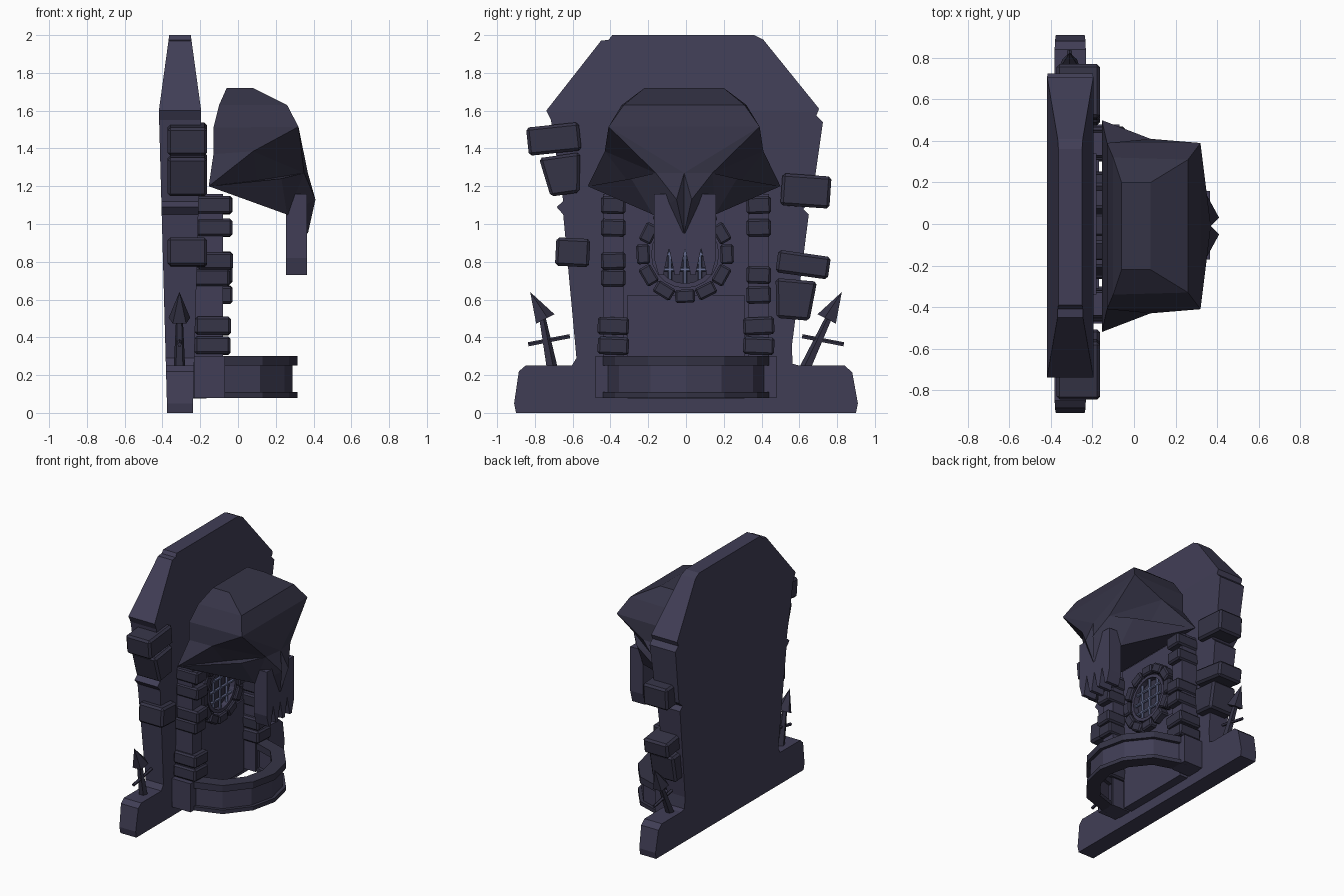
import bpy, bmesh, math, random
from mathutils import Vector, Matrix

if "Cube" in bpy.data.objects:
    bpy.data.objects.remove(bpy.data.objects["Cube"])

random.seed(4)


def material(name, rgb):
    m = bpy.data.materials.new(name)
    m.diffuse_color = (*rgb, 1)
    m.use_nodes = True
    m.node_tree.nodes["Principled BSDF"].inputs["Base Color"].default_value = m.diffuse_color
    return m


WALL = material("dark_wall", (0.052, 0.048, 0.092))
STONE = material("dark_stone", (0.036, 0.034, 0.062))
METAL = material("blue_metal", (0.13, 0.15, 0.28))


def finish(name, bm, mat, bevel=0):
    bmesh.ops.recalc_face_normals(bm, faces=bm.faces[:])
    me = bpy.data.meshes.new(name)
    bm.to_mesh(me)
    bm.free()
    me.materials.append(mat)
    ob = bpy.data.objects.new(name, me)
    bpy.context.collection.objects.link(ob)
    if bevel:
        b = ob.modifiers.new("chamfer", 'BEVEL')
        b.width, b.segments = bevel, 1
    return ob


def prism_bm(pts, axis, lo, hi):
    """Extrude a 2D outline along x (outline in y,z) or z (outline in x,y)."""
    bm = bmesh.new()
    put = (lambda p, d: (d, *p)) if axis == 'x' else (lambda p, d: (*p, d))
    a = [bm.verts.new(put(p, lo)) for p in pts]
    b = [bm.verts.new(put(p, hi)) for p in pts]
    n = len(pts)
    bm.faces.new(a)
    bm.faces.new(b[::-1])
    for i in range(n):
        bm.faces.new((a[i], a[(i + 1) % n], b[(i + 1) % n], b[i]))
    return bm


def box(name, c, size, mat, roll=0, bevel=0.0, taper=0.0):
    """Chamfered block, rolled about x, optionally narrower at the bottom."""
    bm = bmesh.new()
    bmesh.ops.create_cube(bm, size=1)
    for v in bm.verts:
        k = 1 - taper * (0.5 - v.co.z)
        v.co = Vector((v.co.x * size[0], v.co.y * size[1] * k, v.co.z * size[2]))
    bm.transform(Matrix.Translation(c) @ Matrix.Rotation(math.radians(roll), 4, 'X'))
    return finish(name, bm, mat, bevel)


def rod(name, p, q, r1, r2, sides, mat):
    bm = bmesh.new()
    p, q = Vector(p), Vector(q)
    bmesh.ops.create_cone(bm, cap_ends=True, segments=sides, radius1=r1, radius2=r2,
                          depth=(q - p).length)
    bm.transform(Matrix.Translation((p + q) / 2) @
                 (q - p).to_track_quat('Z', 'Y').to_matrix().to_4x4())
    return finish(name, bm, mat)


# Back slab: outline, then thickness varies with height
outline = [(-.90, 0), (-.91, .05), (-.885, .22), (-.85, .25), (-.605, .25), (-.58, .29),
           (-.65, 1.05), (-.685, 1.09), (-.65, 1.12), (-.715, 1.55), (-.74, 1.60),
           (-.45, 1.97), (-.41, 1.975), (-.39, 2), (.36, 2), (.41, 1.975), (.705, 1.61),
           (.69, 1.575), (.725, 1.54), (.665, 1.12), (.62, 1.08), (.65, 1.05),
           (.56, .35), (.565, .26), (.60, .25), (.84, .25), (.88, .215), (.91, .05), (.90, 0)]
bm = prism_bm(outline, 'x', -1, 1)
bmesh.ops.bisect_plane(bm, geom=bm.verts[:] + bm.edges[:] + bm.faces[:],
                       plane_co=(0, 0, 1.6), plane_no=(0, 0, 1))
for v in bm.verts:
    z = v.co.z
    half = .068 + .044 * z / 1.6 if z <= 1.6 else .112 - .055 * (z - 1.6) / .4
    v.co.x = -.307 + v.co.x * half
finish("back_slab", bm, WALL)

# Loose stones set into the slab edges
for i, (y, z, w, h, roll, tp) in enumerate([
        (-.70, 1.45, .28, .15, 6, 0), (-.655, 1.26, .22, .21, 8, .3),
        (-.60, .85, .18, .15, -3, 0), (.635, 1.175, .26, .17, -4, 0),
        (.62, .785, .28, .12, -8, 0), (.575, .60, .22, .21, -5, .2)]):
    box(f"edge_stone_{i}", (-.268, y, z), (.21, w, h), STONE, roll, .015, tp)

# Front wall panel and its lower step
box("wall_panel", (-.215, 0, .66), (.07, .68, 1.12), WALL)
box("wall_step", (-.21, 0, .35), (.085, .62, .55), WALL)

# Pillars with stacked stones
rows = {-1: [.355, .46, .715, .805, .98, 1.10], 1: [.355, .46, .625, .73, .98, 1.10]}
for s, zs in rows.items():
    side = "left" if s < 0 else "right"
    y = s * .385
    box(f"pillar_{side}", (-.16, y, .62), (.16, .11, 1.08), WALL)
    box(f"pillar_foot_{side}", (-.15, s * .41, .19), (.16, .14, .22), WALL)
    for i, z in enumerate(zs):
        w = .165 if z < .5 else .13
        box(f"pillar_stone_{side}_{i}", (-.13 + random.uniform(-.01, .01), y, z),
            (.19, w, .093), STONE, random.uniform(-3, 3), .012)

# Open balcony rail: three bands on a faceted half ring
half = [(-.12, .45), (-.07, .44), (.13, .375), (.27, .20), (.315, 0)]
full = half + [(x, -y) for x, y in half[-2::-1]]


def band(name, shrink, thick, lo, hi, mat):
    def inset(d):
        return [(x - d * max(0, (x + .12) / .43), y * (1 - d / .44)) for x, y in full]
    finish(name, prism_bm(inset(shrink) + inset(shrink + thick)[::-1], 'z', lo, hi), mat)


band("balcony_wall", .025, .05, .11, .25, WALL)
band("balcony_top_lip", 0, .10, .25, .30, STONE)
band("balcony_bottom_lip", 0, .10, .08, .11, STONE)

# Round window: rim, pane, bars and ring of stones
WC = Vector((-.17, -.005, .84))
circle = [(WC.y + math.cos(a) * r, WC.z + math.sin(a) * r)
          for r in (.18, .155) for a in [i * math.tau / 20 for i in range(20)]]
bm = bmesh.new()
rings = [[bm.verts.new((x, *p)) for p in c] for x, c in
         ((-.18, circle[:20]), (-.13, circle[:20]), (-.13, circle[20:]), (-.18, circle[20:]))]
for k in range(4):
    A, B = rings[k], rings[(k + 1) % 4]
    for i in range(20):
        j = (i + 1) % 20
        bm.faces.new((A[i], A[j], B[j], B[i]))
finish("window_rim", bm, WALL)
finish("window_pane", prism_bm(circle[20:], 'x', -.18, -.172), STONE)
for i, d in enumerate((-.08, 0, .08)):
    L = math.sqrt(.16 ** 2 - d * d)
    rod(f"window_bar_up_{i}", WC + Vector((.02, d, -L)), WC + Vector((.02, d, L)),
        .011, .011, 6, METAL)
    rod(f"window_bar_across_{i}", WC + Vector((.02, -L, d)), WC + Vector((.02, L, d)),
        .011, .011, 6, METAL)
for i in range(12):
    a = math.tau * i / 12 - math.pi / 2
    box(f"window_stone_{i}", WC + Vector((.01, math.cos(a) * .222, math.sin(a) * .222)),
        (.09, .105, .07), STONE, math.degrees(a) - 90 + random.uniform(-4, 4), .01, -.0)

# Skull canopy: half-vertices mirrored across its middle
V = [(-.06, .21, 1.72), (.08, .21, 1.72), (-.10, .33, 1.63), (.26, .32, 1.63),
     (-.13, .40, 1.51), (.32, .40, 1.515), (-.13, .40, 1.37), (-.155, .51, 1.20),
     (.08, .42, 1.385), (.35, .15, 1.27), (.37, 0, 1.27), (.10, .30, 1.23),
     (.23, .28, 1.24), (.26, .165, 1.05), (.37, 0, .95), (.41, .04, 1.13)]
side_faces = [(0, 1, 3, 2), (2, 3, 5, 4), (4, 5, 8, 6), (6, 8, 7), (8, 5, 9), (5, 10, 9),
              (8, 9, 11), (7, 8, 11), (7, 11, 12), (11, 9, 12), (7, 12, 13), (12, 9, 13),
              (9, 15, 13), (9, 10, 15), (10, 14, 15), (13, 15, 14)]
cross_edges = [(0, 1), (0, 2), (2, 4), (4, 6), (6, 7), (7, 13), (1, 3), (3, 5)]
bm = bmesh.new()
R = [bm.verts.new((x, y - .01, z)) for x, y, z in V]
L = [R[i] if V[i][1] == 0 else bm.verts.new((V[i][0], -V[i][1] - .01, V[i][2]))
     for i in range(len(V))]
for f in side_faces:
    for S in (R, L):
        bm.faces.new([S[i] for i in f])
for a, b in cross_edges:
    bm.faces.new((R[a], R[b], L[b], L[a]))
bm.faces.new((R[5], R[10], L[5]))
bm.faces.new((R[13], R[14], L[13]))
finish("skull_canopy", bm, STONE)

# Upper jaw plate with notched teeth
jaw = [(-.165, 1.16), (-.165, .82), (-.14, .73)]
for y in (-.085, 0, .085):
    jaw += [(y - .03, .73), (y, .87), (y + .03, .73)]
jaw += [(.14, .73), (.165, .82), (.165, 1.16)]
finish("jaw_teeth", prism_bm([(y - .005, z) for y, z in jaw], 'x', .255, .365), WALL)

# Leaning spear finials on the base ledge
for s, foot in ((-1, .71), (1, .63)):
    side = "left" if s < 0 else "right"
    x = -.31
    rod(f"spear_shaft_{side}", (x, s * foot, .23), (x, s * .765, .52), .032, .018, 5, STONE)
    rod(f"spear_head_{side}", (x, s * .75, .495), (x, s * .825, .64), .06, 0, 5, STONE)
    rod(f"spear_crossbar_{side}", (x, s * .615, .405), (x, s * .835, .362), .012, .012, 5, STONE)
